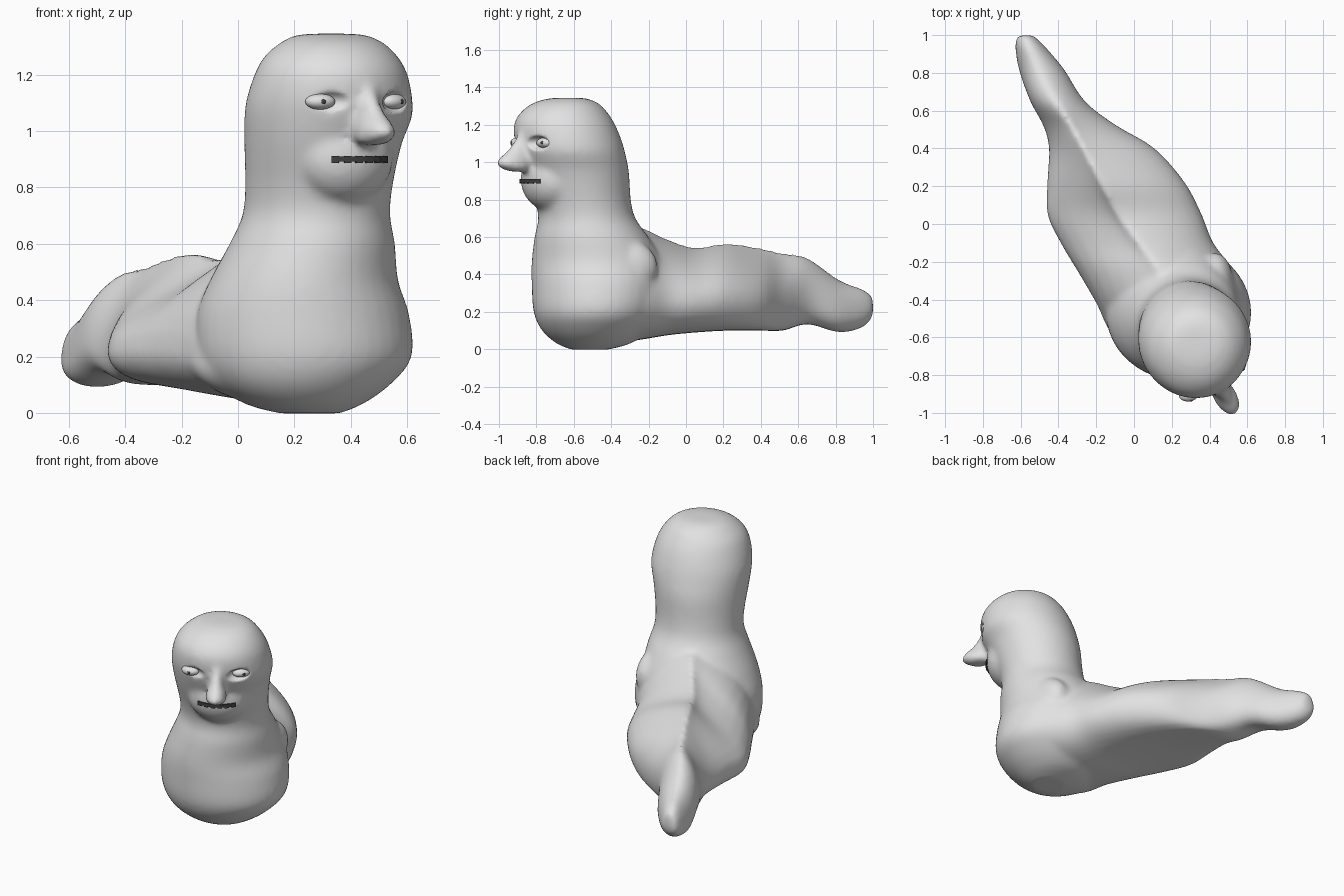
import bpy, bmesh, math
from mathutils import Matrix, Vector

if "Cube" in bpy.data.objects:
    bpy.data.objects.remove(bpy.data.objects["Cube"])


def material(name, v):
    m = bpy.data.materials.new(name)
    m.diffuse_color = (v, v, v, 1)
    m.use_nodes = True
    m.node_tree.nodes["Principled BSDF"].inputs["Base Color"].default_value = m.diffuse_color
    return m


GREY = material("soft grey", 0.76)
DARK = material("dark grey", 0.05)
YAW = math.radians(30)
# Face frame: local x across the face, local -y forward, z up
FACE = Matrix.Translation((0.32, -0.63, 0)) @ Matrix.Rotation(YAW, 4, 'Z')


def refine(rows, steps=4):
    """Pass a smooth curve through rows of section values."""
    out = []
    for i in range(len(rows) - 1):
        quad = [rows[max(i - 1, 0)], rows[i], rows[i + 1], rows[min(i + 2, len(rows) - 1)]]
        for k in range(steps):
            t = k / steps
            out.append([b + .5 * t * (c - a + t * (2 * a - 5 * b + 4 * c - d
                        + t * (3 * (b - c) + d - a))) for a, b, c, d in zip(*quad)])
    return out + [rows[-1]]


def loft(bm, rings):
    """Skin a list of closed rings and cap both ends."""
    vs = [[bm.verts.new(p) for p in ring] for ring in rings]
    n = len(vs[0])
    faces = [bm.faces.new((a[i], a[(i + 1) % n], b[(i + 1) % n], b[i]))
             for a, b in zip(vs, vs[1:]) for i in range(n)]
    faces += [bm.faces.new(vs[0]), bm.faces.new(vs[-1])]
    bmesh.ops.recalc_face_normals(bm, faces=faces)


def ellipsoid(bm, matrix, pos, size, turn=0.0, seg=24):
    m = (matrix @ Matrix.Translation(pos) @ Matrix.Rotation(turn, 4, 'Z')
         @ Matrix.Diagonal((*size, 1)))
    bmesh.ops.create_uvsphere(bm, u_segments=seg, v_segments=seg // 2 + 2, radius=1, matrix=m)


def finish(bm, name, mat):
    me = bpy.data.meshes.new(name)
    for f in bm.faces:
        f.smooth = True
    bm.to_mesh(me)
    bm.free()
    me.materials.append(mat)
    ob = bpy.data.objects.new(name, me)
    bpy.context.collection.objects.link(ob)
    return ob


ANGLES = [2 * math.pi * i / 40 for i in range(40)]
body = bmesh.new()

# Tail and back: y, left, right, bottom, top, ridge x, left slope, right slope, underside roundness
BACK = [(1.0, -.615, -.535, .18, .28, -.575, 1, 1, 1), (.95, -.63, -.48, .12, .32, -.56, 1, 1, 1),
        (.82, -.61, -.37, .09, .37, -.5, 1.1, 1.1, .9), (.65, -.55, -.26, .135, .49, -.41, 1.3, 1.4, .7),
        (.52, -.48, -.09, .1, .52, -.33, 1.8, 2.4, .5), (.4, -.45, .11, .1, .545, -.27, 2.2, 2.2, .5),
        (.22, -.46, .27, .1, .57, -.18, 3, 1.8, .5), (.05, -.46, .36, .09, .545, -.09, 3.2, 1.5, .55),
        (-.1, -.39, .42, .075, .59, .02, 3, 1.4, .6), (-.25, -.3, .53, .05, .655, .13, 2.2, 1.3, .75),
        (-.42, -.2, .59, .03, .66, .2, 1.6, 1.2, .9), (-.55, -.14, .58, .02, .55, .23, 1.3, 1.1, 1),
        (-.65, -.06, .5, .06, .45, .25, 1, 1, 1)]
rings = []
for y, l, r, b, t, ridge, left, right, under in refine(BACK):
    ring = []
    for a in ANGLES:
        c, s = math.cos(a), math.sin(a)
        edge, slope, lift = (l, left, .28) if c < 0 else (r, right, .36)
        wide = b + (t - b) * lift
        if s > 0:
            x = edge + (ridge - edge) * (1 - abs(c) ** slope)
        else:
            mid = ridge - s * ((l + r) / 2 - ridge)
            x = mid + (edge - mid) * abs(c) ** under
        ring.append((x, y, wide + s * ((t - wide) if s > 0 else (wide - b))))
    rings.append(ring)
loft(body, rings)

# Chest, neck and head: z, left, right, front, rear
TRUNK = [(-.002, .15, .36, -.61, -.42), (.03, .03, .44, -.69, -.3), (.1, -.08, .54, -.77, -.2),
         (.2, -.14, .617, -.815, -.13), (.35, -.145, .607, -.825, -.1), (.47, -.1, .568, -.825, -.12),
         (.6, -.03, .557, -.81, -.2), (.7, .015, .54, -.79, -.27), (.8, .025, .548, -.81, -.295),
         (.95, .022, .58, -.87, -.305), (1.05, .022, .618, -.905, -.325), (1.12, .032, .618, -.92, -.345),
         (1.2, .058, .602, -.92, -.378), (1.26, .09, .57, -.89, -.415),
         (1.31, .145, .52, -.83, -.46), (1.338, .2, .46, -.75, -.52), (1.345, .26, .4, -.68, -.57)]
loft(body, [[((l + r) / 2 + (r - l) / 2 * math.cos(a),
              (f + b) / 2 + (b - f) / 2 * math.sin(a), z) for a in ANGLES]
            for z, l, r, f, b in refine(TRUNK)])

# Nose: z, forward centre, half width, half depth
NOSE = [(1.19, .255, .045, .03), (1.12, .27, .036, .055), (1.06, .295, .042, .08),
        (1.02, .32, .056, .105), (.985, .33, .062, .105), (.96, .32, .055, .07),
        (.95, .31, .035, .04)]
loft(body, [[FACE @ Vector((w * math.cos(a), -f + d * math.sin(a), z)) for a in ANGLES]
            for z, f, w, d in refine(NOSE)])

# Muzzle and shoulder swelling
ellipsoid(body, FACE, (0, -.11, .91), (.185, .152, .17))
ellipsoid(body, Matrix(), (.43, -.33, .44), (.1, .18, .15))

skin = finish(body, "body", GREY)
remesh = skin.modifiers.new("blend", 'REMESH')
remesh.mode = 'VOXEL'
remesh.voxel_size = 0.015
remesh.use_smooth_shade = True

# Eye sockets carved under the brow
cutter = bmesh.new()
for s in (-1, 1):
    ellipsoid(cutter, FACE, (s * .145 - .008, -.285, 1.103), (.082, .07, .042), s * .4)
socket = finish(cutter, "socket_cutter", GREY)
socket.hide_render = True
socket.hide_viewport = True
carve = skin.modifiers.new("sockets", 'BOOLEAN')
carve.operation = 'DIFFERENCE'
carve.solver = 'EXACT'
carve.object = socket
smooth = skin.modifiers.new("soften", 'SMOOTH')
smooth.factor = 0.5
smooth.iterations = 12

# Eyes: almond ball and small pupil
for s, side in ((-1, "left"), (1, "right")):
    place = (FACE @ Matrix.Translation((s * .15 - .011, -.222, 1.104))
             @ Matrix.Rotation(s * .35, 4, 'Z'))
    eye = bmesh.new()
    ellipsoid(eye, place, (0, 0, 0), (.054, .036, .028))
    finish(eye, side + "_eye", GREY)
    pupil = bmesh.new()
    ellipsoid(pupil, place, (.006, -.034, 0), (.009, .004, .009), seg=12)
    finish(pupil, side + "_pupil", DARK)

# Mouth: thin ragged dark strip wrapped around the muzzle
mouth = bmesh.new()
for i in range(11):
    x = -.1 + .019 * i
    depth = .256 - 3.2 * x * x
    m = (FACE @ Matrix.Translation((x, -depth, .898 + .003 * (i % 2)))
         @ Matrix.Rotation(math.atan(6.4 * x), 4, 'Z')
         @ Matrix.Diagonal((.025, .03, .018 if i % 2 else .025, 1)))
    bmesh.ops.create_cube(mouth, size=1, matrix=m)
ob = finish(mouth, "mouth", DARK)
for p in ob.data.polygons:
    p.use_smooth = False
